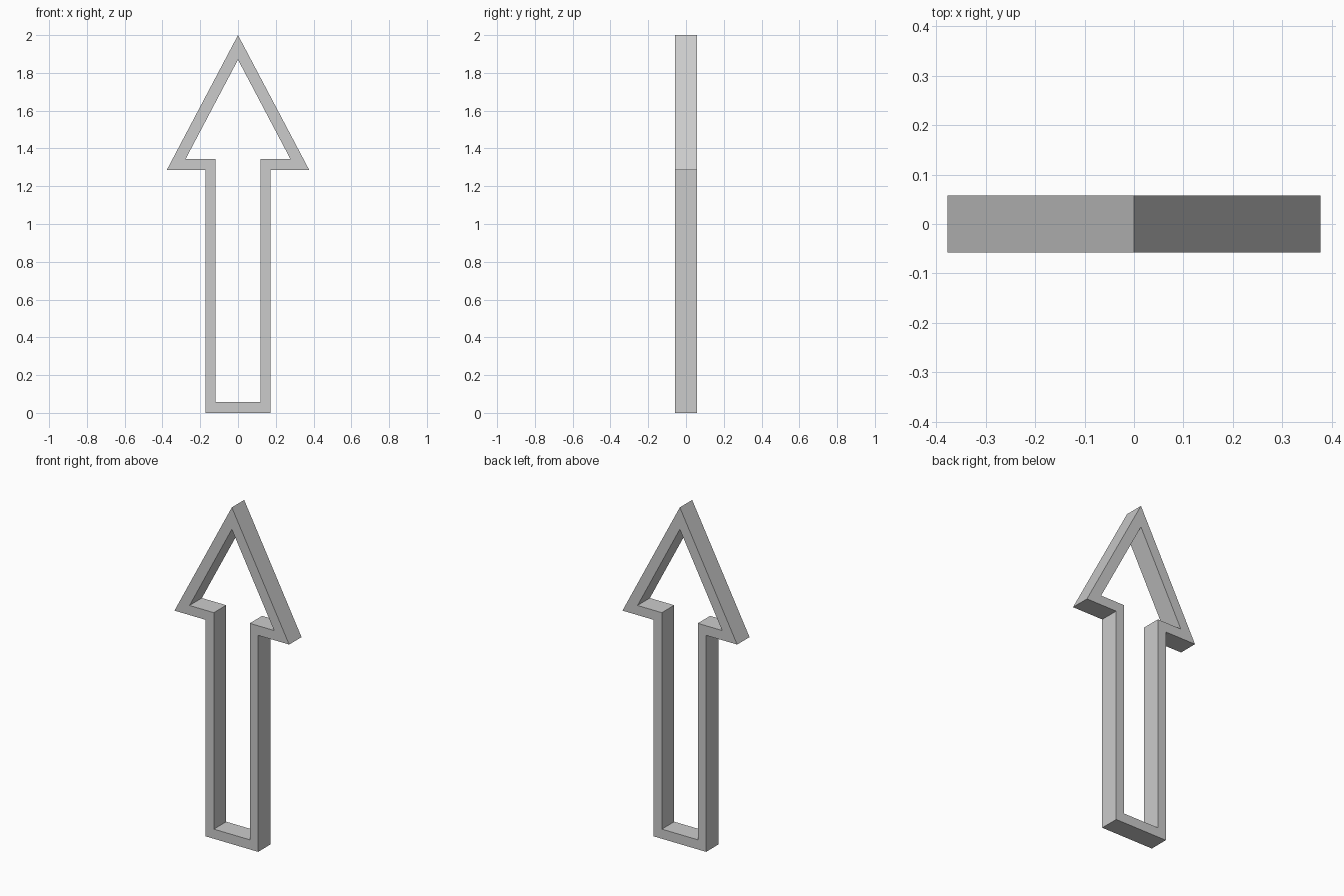
import bpy, bmesh

if "Cube" in bpy.data.objects:
    bpy.data.objects.remove(bpy.data.objects["Cube"])

HALF_DEPTH = 0.058

# Right-hand halves of the outer and inner outlines (x, z), apex to base
outer_half = [(0.377, 1.286), (0.173, 1.286), (0.173, 0.0)]
inner_half = [(0.278, 1.343), (0.118, 1.343), (0.118, 0.057)]


def outline(apex_z, half):
    """Close a half outline by mirroring it in x."""
    return [(0, apex_z)] + half + [(-x, z) for x, z in reversed(half)]


bm = bmesh.new()


def ring(points, y):
    return [bm.verts.new((x, y, z)) for x, z in points]


outer, inner = outline(2.0, outer_half), outline(1.87, inner_half)
of, ob = ring(outer, -HALF_DEPTH), ring(outer, HALF_DEPTH)
inf, inb = ring(inner, -HALF_DEPTH), ring(inner, HALF_DEPTH)

# Front face, back face, outer wall and inner wall of each frame segment
n = len(outer)
for i in range(n):
    j = (i + 1) % n
    for a, b in ((of, inf), (inb, ob), (ob, of), (inf, inb)):
        bm.faces.new((a[i], a[j], b[j], b[i]))
bmesh.ops.recalc_face_normals(bm, faces=bm.faces)

mesh = bpy.data.meshes.new("arrow_frame")
bm.to_mesh(mesh)
bm.free()
bpy.context.collection.objects.link(bpy.data.objects.new("arrow_frame", mesh))
